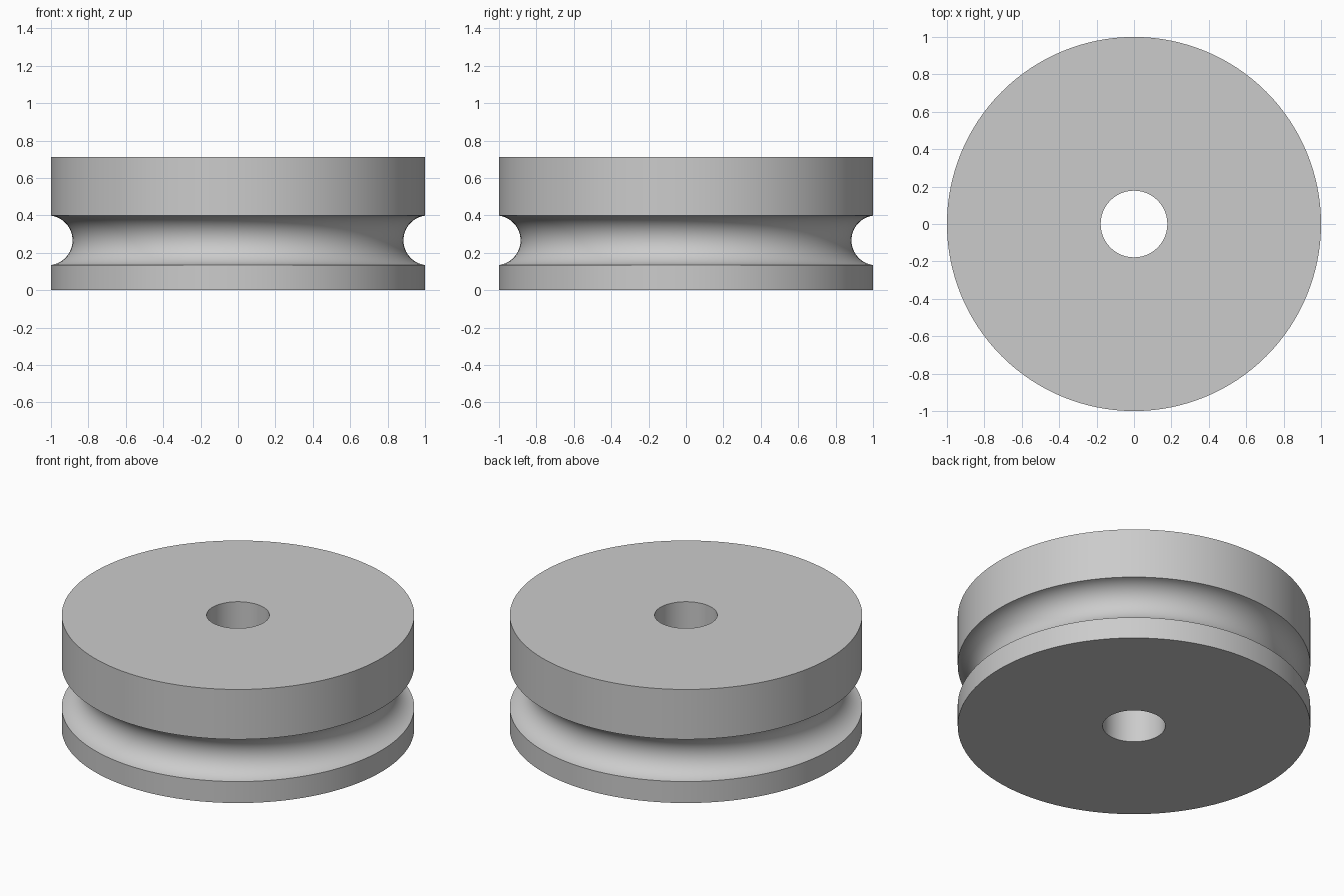
import bpy
import bmesh
from math import asin, cos, sin, pi, radians, sqrt

default = bpy.data.objects.get("Cube")
if default:
    bpy.data.objects.remove(default, do_unlink=True)

RADIUS, HEIGHT, BORE = 1.0, 0.711, 0.178
GROOVE_R, GROOVE_X, GROOVE_Z = 0.1333, 1.018, 0.2667
SEGMENTS, ARC_STEPS = 128, 24

# Plain grey material
grey = bpy.data.materials.new("plain grey")
grey.use_nodes = True
colour = (0.6, 0.6, 0.6, 1)
grey.diffuse_color = colour
grey.node_tree.nodes["Principled BSDF"].inputs["Base Color"].default_value = colour

# Closed cross-section: bore, lower rim, round groove, upper rim
half = sqrt(GROOVE_R ** 2 - (GROOVE_X - RADIUS) ** 2)
spread = asin(half / GROOVE_R)
profile = [(BORE, 0), (RADIUS, 0)]
for i in range(ARC_STEPS + 1):
    a = spread * (2 * i / ARC_STEPS - 1)
    profile.append((GROOVE_X - GROOVE_R * cos(a), GROOVE_Z + GROOVE_R * sin(a)))
profile += [(RADIUS, HEIGHT), (BORE, HEIGHT)]

# Revolve the section around the z axis
bm = bmesh.new()
rings = []
for s in range(SEGMENTS):
    t = 2 * pi * s / SEGMENTS
    rings.append([bm.verts.new((r * cos(t), r * sin(t), z)) for r, z in profile])
for s in range(SEGMENTS):
    here, there = rings[s], rings[(s + 1) % SEGMENTS]
    for i in range(len(profile)):
        j = (i + 1) % len(profile)
        bm.faces.new((here[i], there[i], there[j], here[j]))
bmesh.ops.recalc_face_normals(bm, faces=bm.faces)

mesh = bpy.data.meshes.new("grooved_wheel")
bm.to_mesh(mesh)
bm.free()
mesh.materials.append(grey)
wheel = bpy.data.objects.new("grooved_wheel", mesh)
bpy.context.collection.objects.link(wheel)

# Smooth round walls with crisp rims
bpy.ops.object.select_all(action='DESELECT')
wheel.select_set(True)
bpy.context.view_layer.objects.active = wheel
bpy.ops.object.shade_smooth_by_angle(angle=radians(30))
